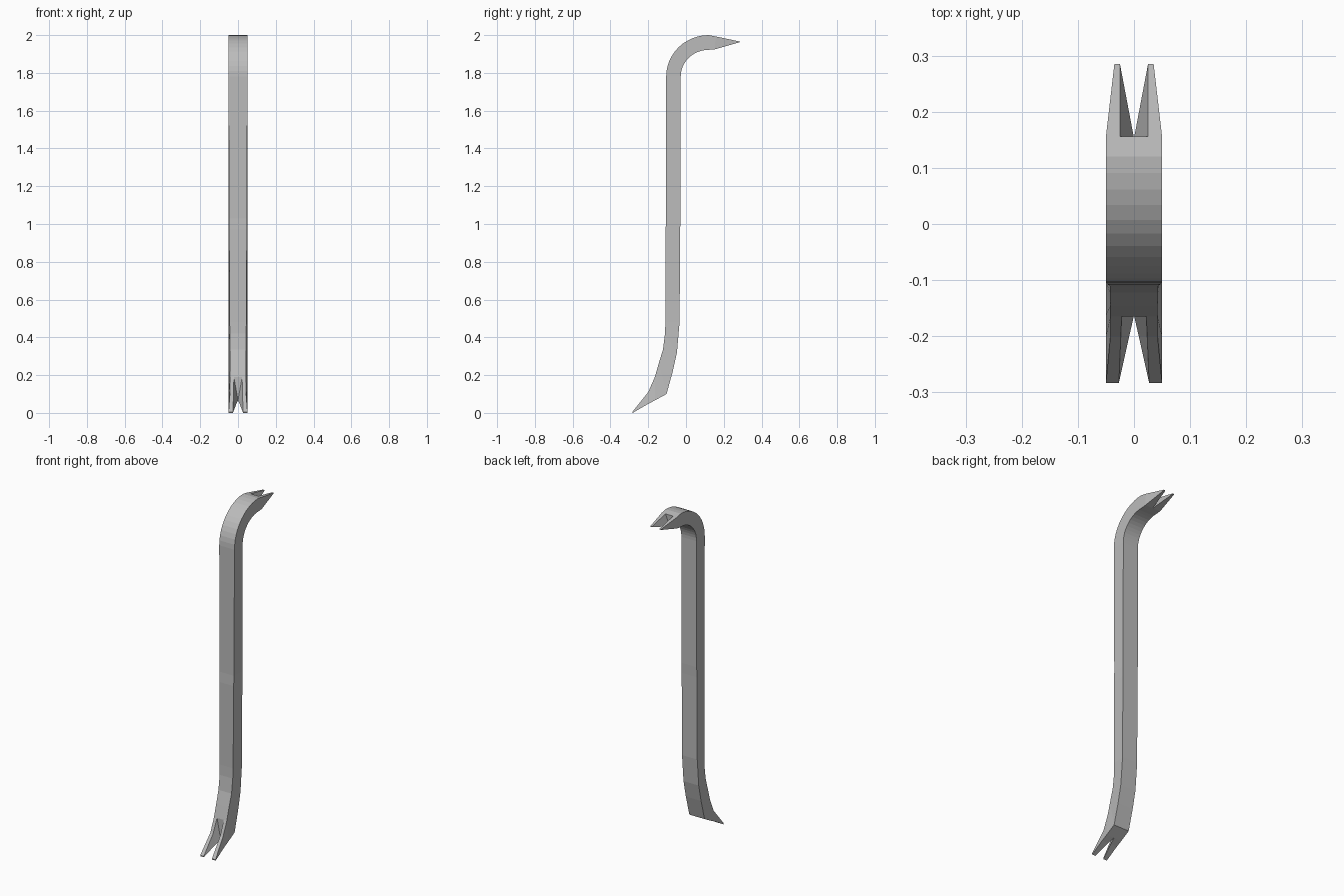
import bpy, bmesh, math

if "Cube" in bpy.data.objects:
    bpy.data.objects.remove(bpy.data.objects["Cube"])

steel = bpy.data.materials.new("grey steel")
steel.diffuse_color = (0.5, 0.5, 0.5, 1)
steel.use_nodes = True
steel.node_tree.nodes["Principled BSDF"].inputs["Base Color"].default_value = steel.diffuse_color

# Stations along the bar: outer (y, z), inner (y, z), outer half width, inner half width
bar = [
    ((-0.165, 0.19), (-0.163, 0.067), 0.042, 0.05),
    ((-0.145, 0.26), (-0.103, 0.10), 0.042, 0.05),
    ((-0.122, 0.335), (-0.07, 0.22), 0.043, 0.05),
    ((-0.111, 0.42), (-0.048, 0.32), 0.043, 0.05),
    ((-0.109, 0.48), (-0.034, 0.48), 0.044, 0.05),
    ((-0.108, 0.97), (-0.031, 0.97), 0.047, 0.05),
    ((-0.105, 1.03), (-0.029, 1.03), 0.047, 0.05),
]
# Hooked neck
STEPS = 12
for i in range(STEPS + 1):
    a = math.pi / 2 * i / STEPS
    c, s = math.cos(a), math.sin(a)
    bar.append(((0.12 - 0.225 * c, 1.78 + 0.22 * s),
                (0.12 - 0.148 * c, 1.78 + 0.142 * s), 0.05, 0.05))
bar.append(((0.156, 1.993), (0.153, 1.925), 0.05, 0.05))

bm = bmesh.new()


def vert(x, p):
    return bm.verts.new((x, p[0], p[1]))


def ring(station, notch):
    o, i, wo, wi = station
    return ([vert(x, o) for x in (-wo, -notch, notch, wo)]
            + [vert(x, i) for x in (wi, 0, -wi)])


def bridge(a, b):
    n = len(a)
    for k in range(n):
        bm.faces.new((a[k], a[(k + 1) % n], b[(k + 1) % n], b[k]))


def prong(start, sections):
    """Claw tooth from a body quad, through sections, to a sharp tip edge."""
    prev = start
    for o, i, xs in sections:
        cur = [vert(x, p) for x, p in zip(xs, (o, o, i, i))]
        bridge(prev, cur)
        prev = cur
    bm.faces.new(prev)


# Bar body
last = len(bar) - 1
rings = [ring(s, 0.022 + 0.003 * k / last) for k, s in enumerate(bar)]
for a, b in zip(rings, rings[1:]):
    bridge(a, b)

# Forked claws at both ends, each section listed as inner/outer x on the two surfaces
low = [((-0.2, 0.11), (-0.2, 0.048), (0.0235, 0.042, 0.05, 0.0085)),
       ((-0.283, 0.006), (-0.282, 0.0), (0.027, 0.05, 0.05, 0.027))]
high = [((0.285, 1.966), (0.284, 1.962), (0.025, 0.035, 0.035, 0.025))]
for r, sections in ((rings[0], low), (rings[-1], high)):
    bm.faces.new((r[1], r[2], r[5]))
    prong([r[2], r[3], r[4], r[5]], sections)
    prong([r[1], r[0], r[6], r[5]],
          [(o, i, [-x for x in xs]) for o, i, xs in sections])

bmesh.ops.recalc_face_normals(bm, faces=bm.faces)
mesh = bpy.data.meshes.new("pry_bar")
bm.to_mesh(mesh)
bm.free()
mesh.materials.append(steel)
bpy.context.collection.objects.link(bpy.data.objects.new("pry_bar", mesh))
